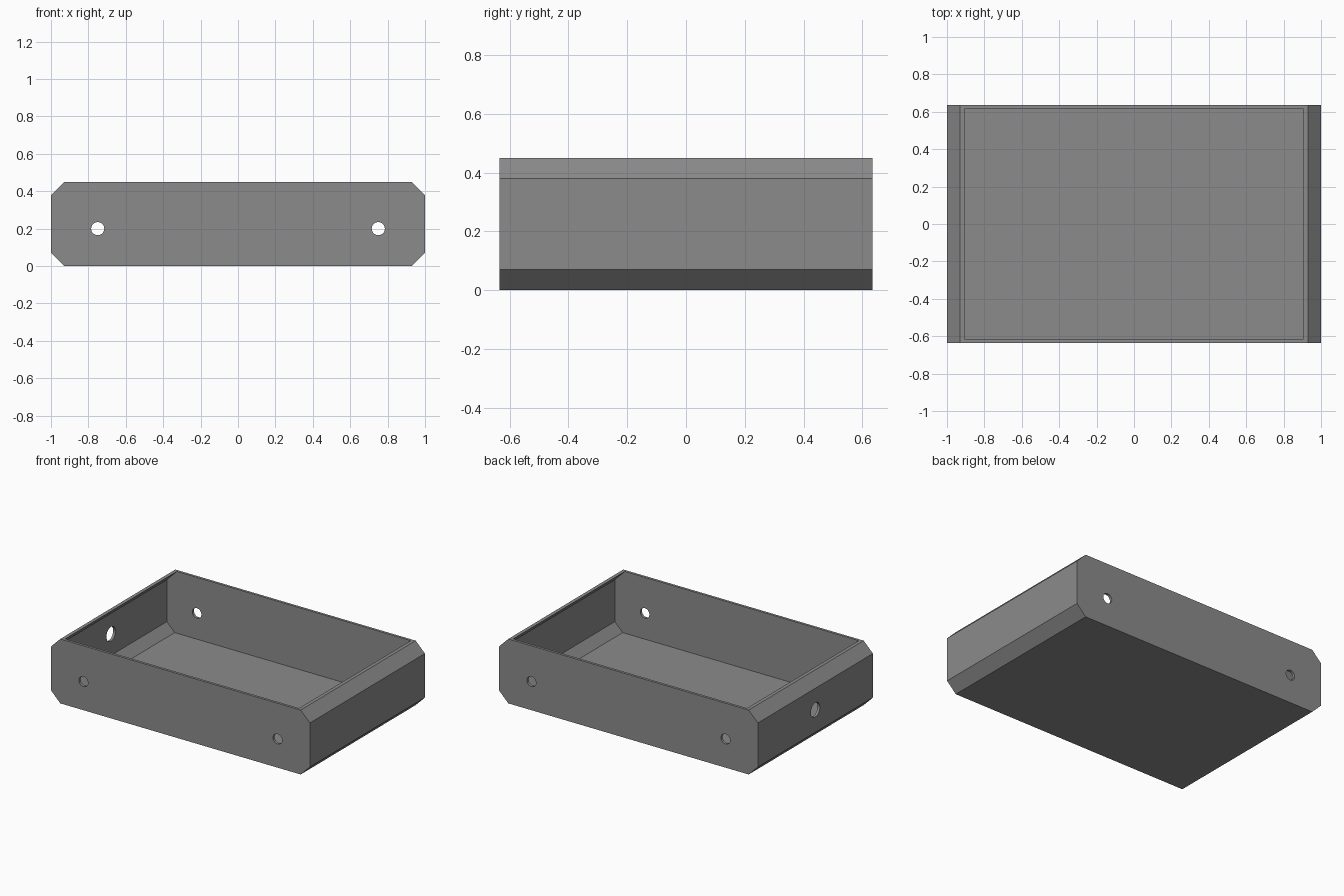
import bpy, bmesh
from math import pi, tan, sqrt
from mathutils import Matrix

if "Cube" in bpy.data.objects:
    bpy.data.objects.remove(bpy.data.objects["Cube"])

W, D, H = 1.0, 0.635, 0.45   # half width, half depth, height
C, T = 0.071, 0.018          # chamfer, wall thickness


def finish(name, bm):
    bmesh.ops.recalc_face_normals(bm, faces=bm.faces)
    me = bpy.data.meshes.new(name)
    bm.to_mesh(me)
    bm.free()
    ob = bpy.data.objects.new(name, me)
    bpy.context.collection.objects.link(ob)
    return ob


def prism(name, half_profile, half_depth):
    """Mirror a right-hand xz profile (bottom to top) and extrude along y."""
    pts = half_profile + [(-x, z) for x, z in reversed(half_profile)]
    bm = bmesh.new()
    face = bm.faces.new([bm.verts.new((x, -half_depth, z)) for x, z in pts])
    ext = bmesh.ops.extrude_face_region(bm, geom=[face])
    verts = [g for g in ext["geom"] if isinstance(g, bmesh.types.BMVert)]
    bmesh.ops.translate(bm, verts=verts, vec=(0, 2 * half_depth, 0))
    return finish(name, bm)


def rod(name, radius, length, loc, axis):
    bm = bmesh.new()
    mat = Matrix.Translation(loc) @ Matrix.Rotation(pi / 2, 4, axis)
    bmesh.ops.create_cone(bm, cap_ends=True, segments=32, radius1=radius,
                          radius2=radius, depth=length, matrix=mat)
    return finish(name, bm)


# Chamfered outer body in dark grey
tray = prism("tray_body", [(W - C, 0), (W, C), (W, H - C), (W - C, H)], D)
grey = bpy.data.materials.new("dark_grey")
grey.diffuse_color = (0.26, 0.26, 0.26, 1)
grey.use_nodes = True
grey.node_tree.nodes["Principled BSDF"].inputs["Base Color"].default_value = grey.diffuse_color
tray.data.materials.append(grey)

# Inner cavity: even wall thickness, sloped walls run up to the open rim
k = T * tan(pi / 8)          # corner shift of the offset profile
rim = W - C - T * sqrt(2)
cavity = prism("cavity_cutter",
               [(W - C - k, T), (W - T, C + k), (W - T, H - C - k),
                (rim, H), (rim, H + 0.1)], D - T)

# Screw holes through front and back, cable hole in the left side
cutters = [cavity]
for x in (-0.75, 0.75):
    cutters.append(rod("screw_hole_cutter", 0.035, 2, (x, 0, 0.2), 'X'))
cutters.append(rod("cable_hole_cutter", 0.05, 0.2, (-W, 0, 0.228), 'Y'))

bpy.context.view_layer.objects.active = tray
for cutter in cutters:
    cutter.hide_render = True
    cutter.data.materials.append(grey)
    mod = tray.modifiers.new("cut", 'BOOLEAN')
    mod.operation = 'DIFFERENCE'
    mod.solver = 'EXACT'
    mod.object = cutter
    bpy.ops.object.modifier_apply(modifier=mod.name)
    bpy.data.objects.remove(cutter)
